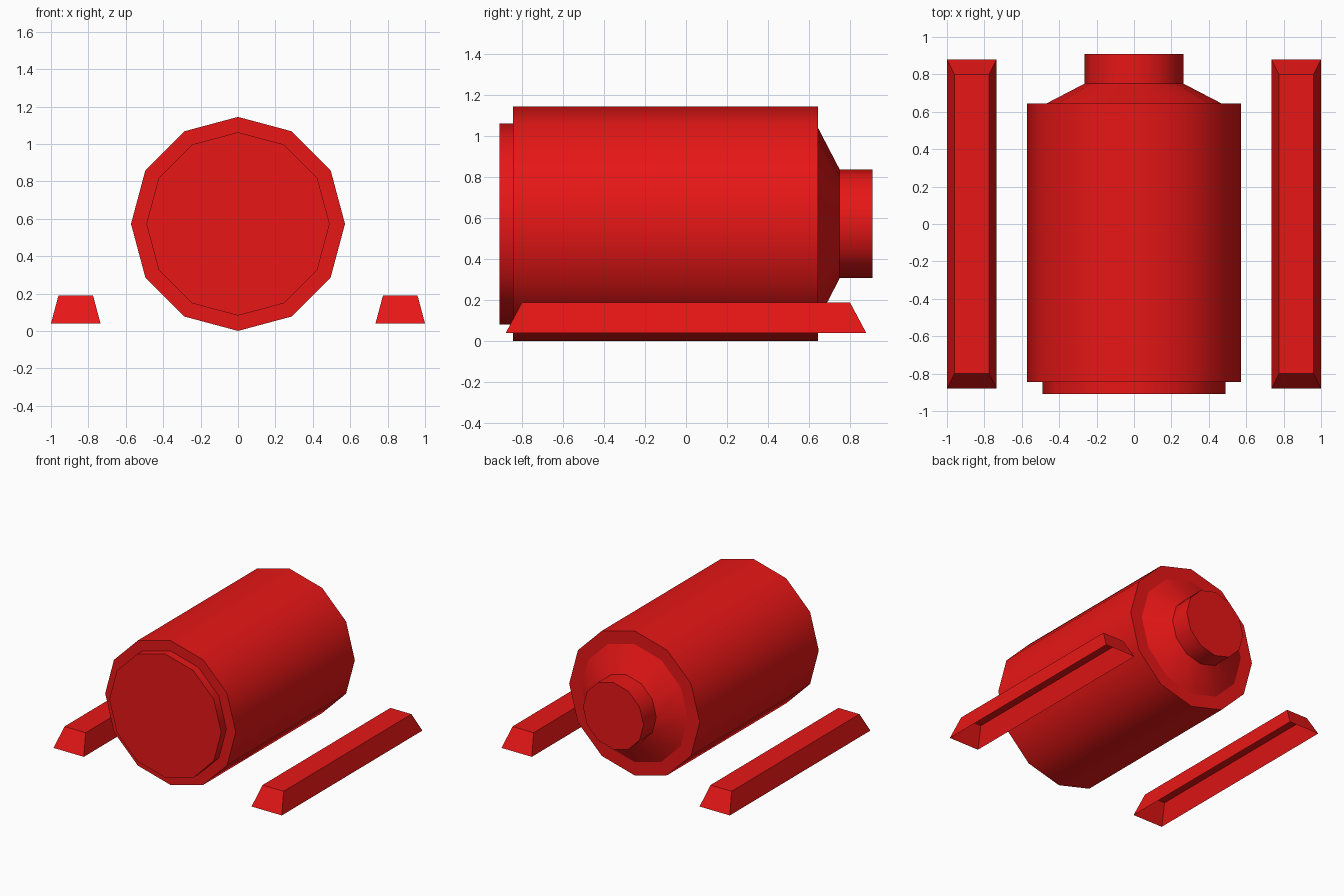
import bpy, bmesh, math

if "Cube" in bpy.data.objects:
    bpy.data.objects.remove(bpy.data.objects["Cube"])

SIDES = 12
AXIS_Z = 0.573

red = bpy.data.materials.new("red_paint")
red.diffuse_color = (0.8, 0.008, 0.008, 1)
red.use_nodes = True
red.node_tree.nodes["Principled BSDF"].inputs["Base Color"].default_value = red.diffuse_color


def finish(bm, name):
    mesh = bpy.data.meshes.new(name)
    bm.to_mesh(mesh)
    bm.free()
    mesh.materials.append(red)
    obj = bpy.data.objects.new(name, mesh)
    bpy.context.collection.objects.link(obj)
    return obj


def lathe(name, profile, cap_front=False, cap_back=False):
    """Turn (y, radius) points around the long axis: smooth bands, sharp rims."""
    bm = bmesh.new()
    angles = [2 * math.pi * k / SIDES for k in range(SIDES)]
    rings = [[bm.verts.new((r * math.cos(a), y, AXIS_Z + r * math.sin(a)))
              for a in angles] for y, r in profile]
    for a, b in zip(rings, rings[1:]):
        for k in range(SIDES):
            n = (k + 1) % SIDES
            bm.faces.new((a[k], b[k], b[n], a[n])).smooth = True
    if cap_front:
        bm.faces.new(rings[0])
    if cap_back:
        bm.faces.new(rings[-1][::-1])
    for ring in rings:
        for k in range(SIDES):
            bm.edges.get((ring[k], ring[(k + 1) % SIDES])).smooth = False
    return finish(bm, name)


# Main drum with a flat rim at each end
lathe("drum", [(-0.845, 0.49), (-0.845, 0.572), (0.645, 0.572), (0.645, 0.467)])

# Raised round plate at the front
lathe("front_plate", [(-0.91, 0.49), (-0.845, 0.49)], cap_front=True)

# Tapered shoulder and neck at the back
lathe("rear_neck", [(0.645, 0.467), (0.75, 0.265), (0.91, 0.265)], cap_back=True)

# Side rails: tapered blocks, open underneath, mirrored across x
bm = bmesh.new()
bmesh.ops.create_cube(bm, size=2)
for v in bm.verts:
    top = v.co.z > 0
    half_x, half_y, z = (0.0925, 0.80, 0.19) if top else (0.1325, 0.88, 0.04)
    v.co = (0.8675 + v.co.x * half_x, v.co.y * half_y, z)
bm.normal_update()
bmesh.ops.delete(bm, geom=[f for f in bm.faces if f.normal.z < -0.9],
                 context='FACES_ONLY')
rail = finish(bm, "side_rails")
rail.modifiers.new("mirror", 'MIRROR')
